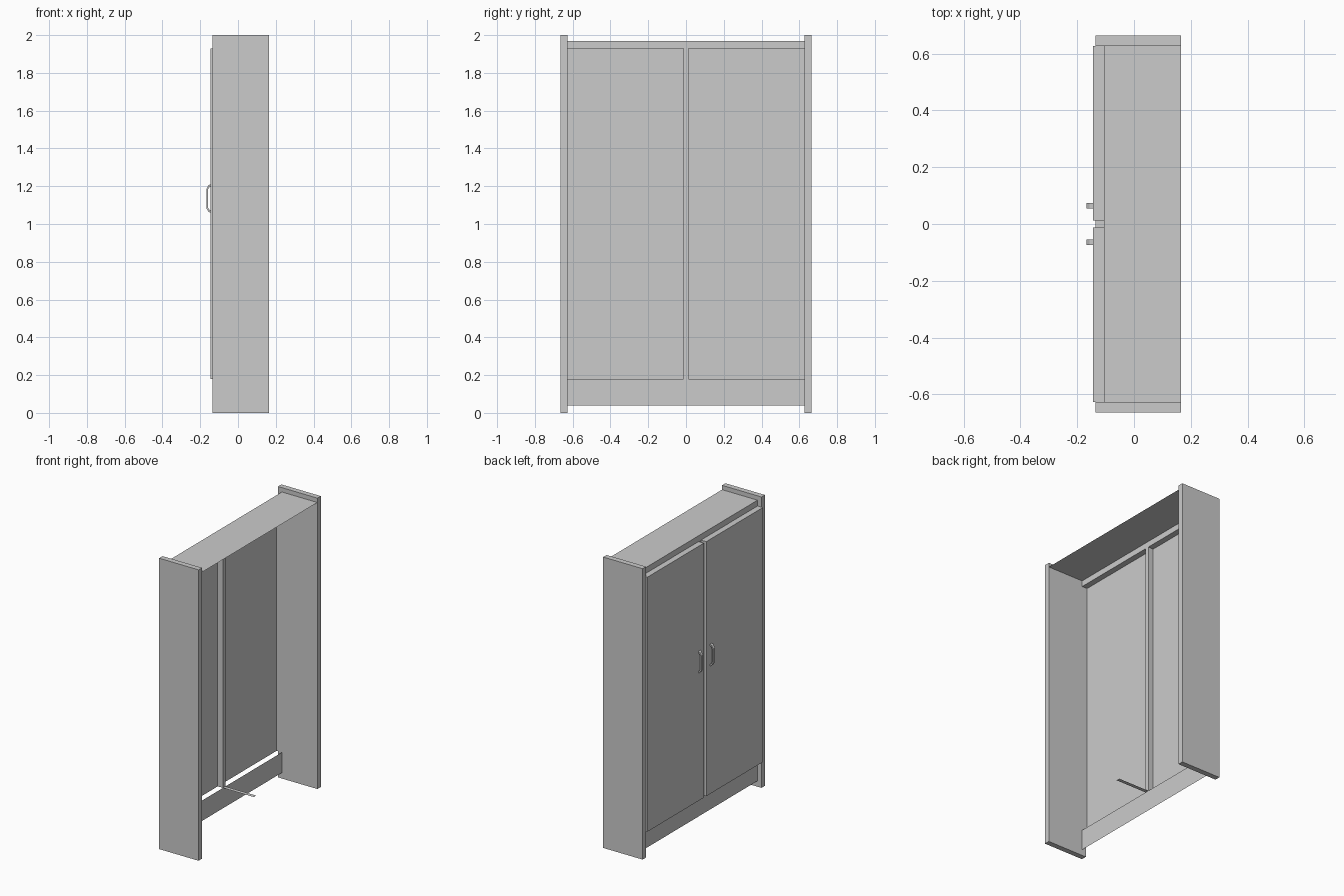
import bpy
import bmesh
from mathutils import Vector

if "Cube" in bpy.data.objects:
    bpy.data.objects.remove(bpy.data.objects["Cube"], do_unlink=True)

grey = bpy.data.materials.new("light_grey")
grey.use_nodes = True
colour = (0.6, 0.6, 0.6, 1)
grey.diffuse_color = colour
grey.node_tree.nodes["Principled BSDF"].inputs["Base Color"].default_value = colour

SIDES = {"-x": (-1, 0, 0), "+x": (1, 0, 0), "-y": (0, -1, 0),
         "+y": (0, 1, 0), "-z": (0, 0, -1), "+z": (0, 0, 1)}


def finish(name, bm):
    mesh = bpy.data.meshes.new(name)
    bm.to_mesh(mesh)
    bm.free()
    mesh.materials.append(grey)
    obj = bpy.data.objects.new(name, mesh)
    bpy.context.collection.objects.link(obj)
    return obj


def board(name, low, high, keep=tuple(SIDES)):
    """Box between two corners that keeps only the named sides."""
    low, high = Vector(low), Vector(high)
    bm = bmesh.new()
    bmesh.ops.create_cube(bm, size=1)
    bm.normal_update()
    kept = [Vector(SIDES[k]) for k in keep]
    drop = [f for f in bm.faces if all(f.normal.dot(k) < 0.9 for k in kept)]
    bmesh.ops.delete(bm, geom=drop, context="FACES")
    centre, size = (low + high) / 2, high - low
    for v in bm.verts:
        v.co = Vector(a * b for a, b in zip(v.co, size)) + centre
    return finish(name, bm)


def handle(name, y, half_width):
    """Bracket-shaped bar with chamfered corners, extruded sideways."""
    outer = [(-0.145, 1.21), (-0.156, 1.205), (-0.168, 1.185)]
    inner = [(-0.145, 1.198), (-0.153, 1.194), (-0.160, 1.18)]
    middle = 1.135
    flip = lambda pts: [(x, 2 * middle - z) for x, z in reversed(pts)]
    outer, inner = outer + flip(outer), inner + flip(inner)
    bm = bmesh.new()
    rows = [[bm.verts.new((x, y + s * half_width, z)) for x, z in path]
            for path in (outer, inner) for s in (-1, 1)]
    o0, o1, i0, i1 = rows
    for a, b in ((o0, o1), (o1, i1), (i1, i0), (i0, o0)):
        for k in range(len(a) - 1):
            bm.faces.new((a[k], a[k + 1], b[k + 1], b[k]))
    for k in (0, -1):
        bm.faces.new((o0[k], o1[k], i1[k], i0[k]))
    bmesh.ops.recalc_face_normals(bm, faces=bm.faces)
    return finish(name, bm)


FRONT, BACK, FRAME, DOOR = -0.135, 0.165, -0.105, -0.145
INNER, OUTER, GAP = 0.627, 0.664, 0.013
DOOR_LOW, DOOR_TOP, TOP = 0.18, 1.93, 1.97

# Sides, doors and handles, one of each per half
for label, s in (("left", 1), ("right", -1)):
    y0, y1 = sorted((s * INNER, s * OUTER))
    board(label + "_side_panel", (FRONT, y0, 0), (BACK, y1, 2))
    y0, y1 = sorted((s * GAP, s * INNER))
    board(label + "_door", (DOOR, y0, DOOR_LOW), (FRAME, y1, DOOR_TOP),
          ("-x", "-y", "+y", "+z"))
    handle(label + "_handle", s * 0.064, 0.01)

# Thin sheets: top, front frame and lower divider ledge
board("top_panel", (FRAME, -INNER, DOOR_TOP), (BACK, INNER, TOP), ("+z",))
board("top_rail", (FRAME, -INNER, DOOR_TOP), (BACK, INNER, TOP), ("-x",))
board("bottom_rail", (FRAME, -INNER, 0.04), (BACK, INNER, DOOR_LOW), ("-x",))
board("centre_stile", (FRAME, -GAP, DOOR_LOW), (BACK, GAP, DOOR_TOP), ("-x",))
board("divider_ledge", (FRONT, -GAP, DOOR_LOW), (0.13, GAP, DOOR_TOP), ("-z",))
